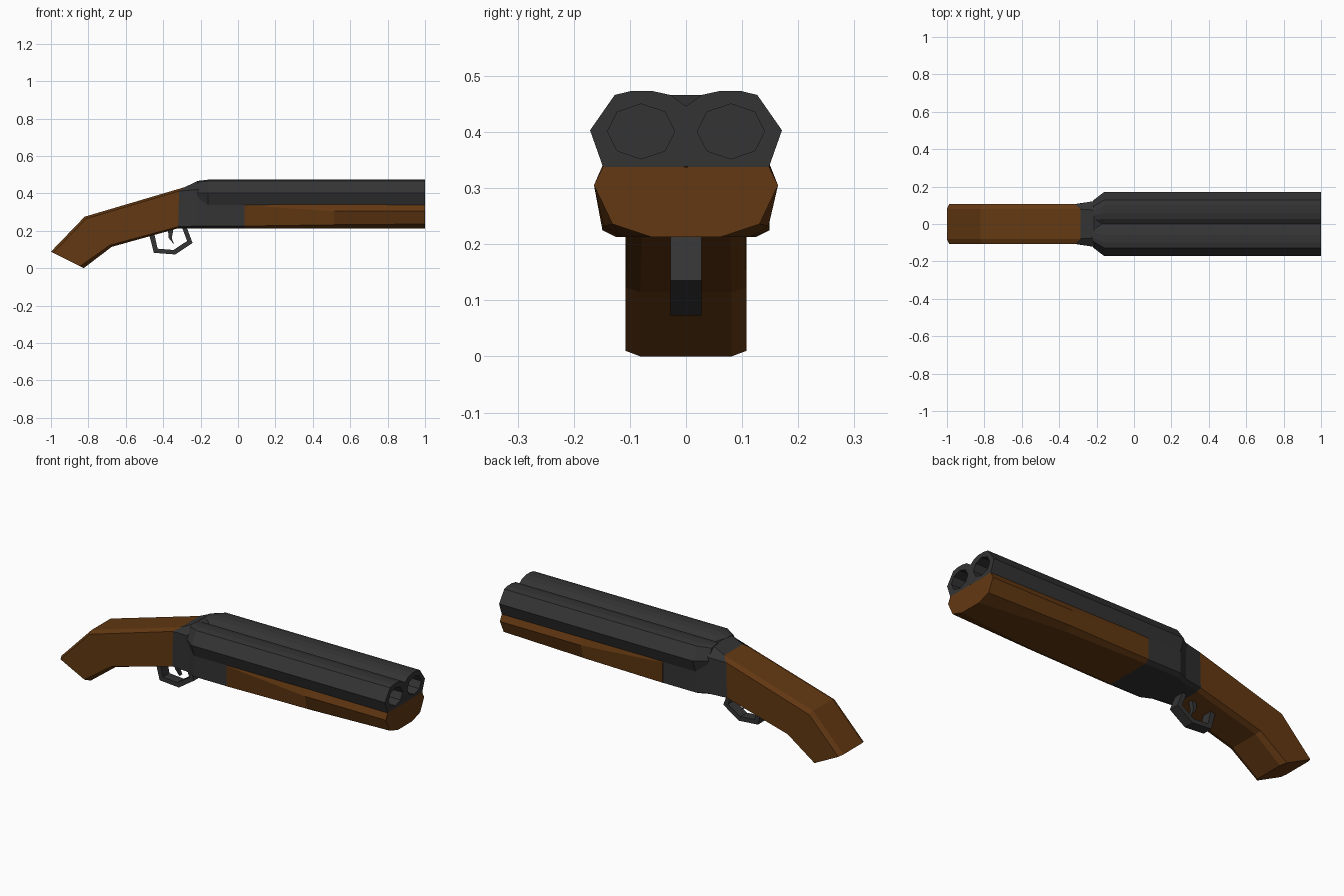
import bpy, bmesh

if "Cube" in bpy.data.objects:
    bpy.data.objects.remove(bpy.data.objects["Cube"])

def material(name, rgb):
    m = bpy.data.materials.new(name)
    m.diffuse_color = (*rgb, 1)
    m.use_nodes = True
    m.node_tree.nodes["Principled BSDF"].inputs["Base Color"].default_value = m.diffuse_color
    return m

wood = material("wood", (0.125, 0.04, 0.006))
metal = material("dark_metal", (0.034, 0.034, 0.034))

def loft(name, rings, mat):
    """Skin equal-length rings of 3D points and cap both ends."""
    bm = bmesh.new()
    vs = [[bm.verts.new(p) for p in r] for r in rings]
    n = len(vs[0])
    for a, b in zip(vs, vs[1:]):
        for i in range(n):
            j = (i + 1) % n
            bm.faces.new((a[i], a[j], b[j], b[i]))
    bm.faces.new(vs[0])
    bm.faces.new(vs[-1])
    bmesh.ops.recalc_face_normals(bm, faces=bm.faces)
    me = bpy.data.meshes.new(name)
    bm.to_mesh(me)
    bm.free()
    me.materials.append(mat)
    ob = bpy.data.objects.new(name, me)
    bpy.context.collection.objects.link(ob)
    return ob

def mirrored(half):
    """Half section (x, y, z), top to bottom, completed across y = 0."""
    return half + [(x, -y, z) for x, y, z in reversed(half) if y > 0]

def at_x(x, half):
    return mirrored([(x, y, z) for y, z in half])

def plate(name, outline, half_width, mat):
    return loft(name, [[(x, s * half_width, z) for x, z in outline] for s in (-1, 1)], mat)

# Stock: upper edge, upper corner, lower corner, lower edge
def stock_ring(top, upper, lower, bottom, w=0.108):
    return mirrored([(top[0], w - .027, top[1]), (upper[0], w, upper[1]),
                     (lower[0], w, lower[1]), (bottom[0], w - .027, bottom[1])])

neck = stock_ring((-.285, .433), (-.315, .412), (-.32, .222), (-.32, .213), .106)
loft("stock", [
    stock_ring((-1, .088), (-.988, .082), (-.845, .01), (-.825, 0)),
    stock_ring((-.82, .275), (-.813, .264), (-.685, .123), (-.675, .114)),
    neck], wood)

# Receiver: flares out from the neck to the barrel block
loft("receiver", [
    neck,
    at_x(-.215, [(.075, .466), (.122, .42), (.122, .225), (.10, .213)]),
    at_x(-.16, [(.06, .44), (.148, .36), (.148, .225), (.125, .213)]),
    at_x(.035, [(.06, .42), (.148, .36), (.148, .225), (.125, .213)])], metal)

# Fore-end
loft("fore_end", [
    at_x(.035, [(.146, .35), (.149, .335), (.149, .225), (.125, .213)]),
    at_x(.515, [(.148, .342), (.164, .305), (.147, .232), (.115, .213)]),
    at_x(1, [(.148, .338), (.164, .305), (.131, .236), (.062, .213)])], wood)

# Twin barrels with a groove between them
half = [(0, .446), (.028, .466), (.06, .473), (.098, .473), (.127, .466),
        (.171, .403), (.148, .338), (.115, .331), (.03, .331), (0, .339)]
rear = [(y * .73, .40 + (z - .40) * .9) for y, z in half]
barrels = loft("barrels", [at_x(-.22, rear), at_x(-.16, half), at_x(1, half)], metal)

# Octagonal bores
for side in (-1, 1):
    bpy.ops.mesh.primitive_cylinder_add(vertices=8, radius=1, depth=.8,
                                        location=(1, side * .08, .401), rotation=(0, 1.5707963, 0))
    cutter = bpy.context.object
    cutter.name = "bore_cutter"
    cutter.scale = (.049, .06, 1)
    cutter.hide_render = True
    mod = barrels.modifiers.new("bore", 'BOOLEAN')
    mod.operation = 'DIFFERENCE'
    mod.solver = 'EXACT'
    mod.object = cutter
    bpy.context.view_layer.objects.active = barrels
    bpy.ops.object.modifier_apply(modifier=mod.name)
    bpy.data.objects.remove(cutter)

# Trigger guard and trigger
plate("trigger_guard", [(-.475, .18), (-.45, .082), (-.335, .073), (-.243, .135), (-.275, .22),
                        (-.30, .22), (-.272, .145), (-.345, .097), (-.43, .104), (-.448, .185)],
      .028, metal)
plate("trigger", [(-.375, .21), (-.37, .16), (-.342, .127), (-.354, .16), (-.345, .21)],
      .012, metal)
